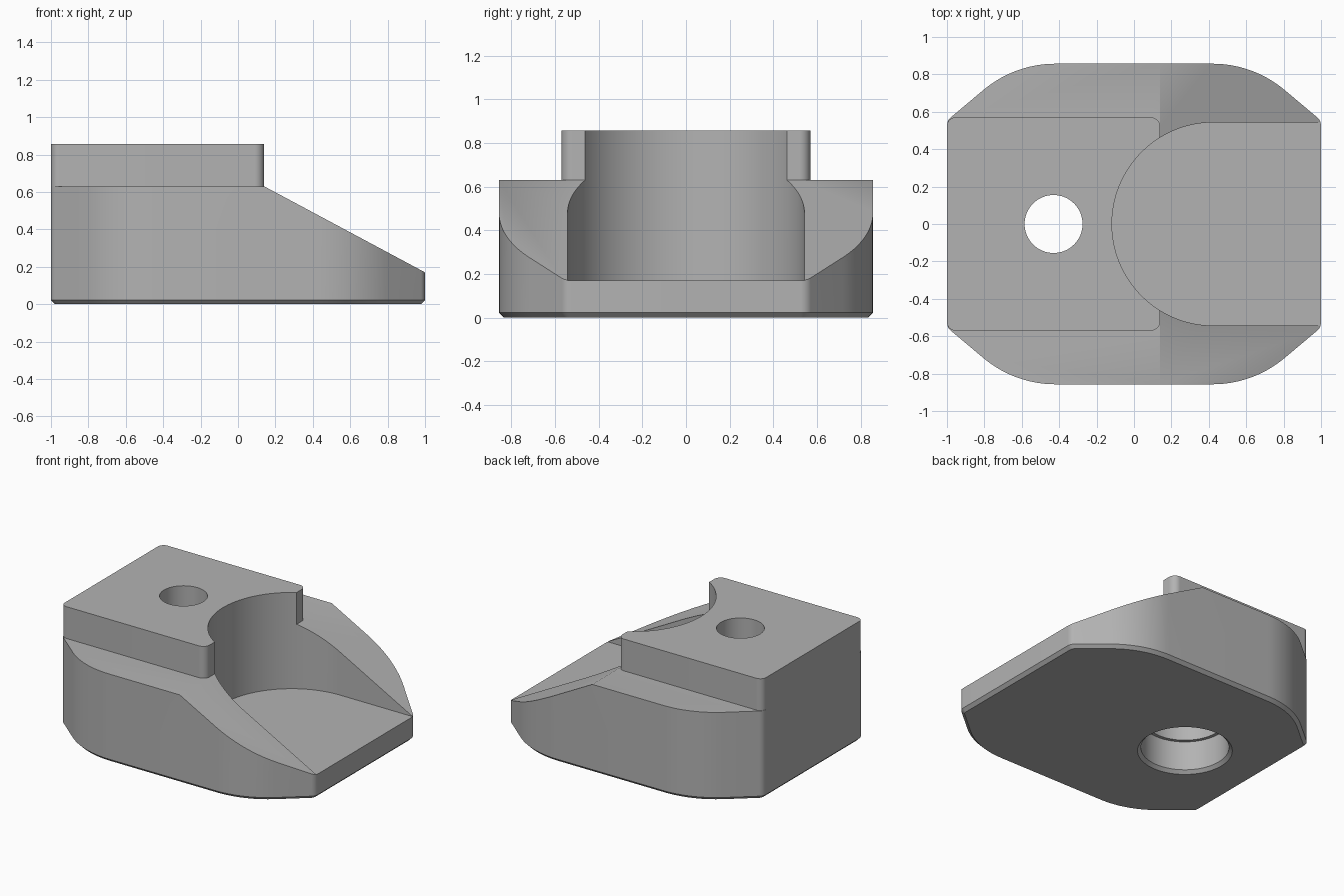
import bpy
import bmesh
from math import pi, cos, sin
from mathutils import Vector, Matrix

if "Cube" in bpy.data.objects:
    bpy.data.objects.remove(bpy.data.objects["Cube"], do_unlink=True)

grey = bpy.data.materials.new("plain grey")
grey.use_nodes = True
colour = (0.45, 0.45, 0.45, 1)
grey.diffuse_color = colour
grey.node_tree.nodes["Principled BSDF"].inputs["Base Color"].default_value = colour


def add_object(name, bm):
    bmesh.ops.recalc_face_normals(bm, faces=bm.faces[:])
    mesh = bpy.data.meshes.new(name)
    bm.to_mesh(mesh)
    bm.free()
    mesh.materials.append(grey)
    obj = bpy.data.objects.new(name, mesh)
    bpy.context.collection.objects.link(obj)
    return obj


def rounded(corners, steps=14):
    """Outline from (x, y, radius) corners, each rounded by a tangent arc."""
    out = []
    for i, (x, y, r) in enumerate(corners):
        p = Vector((x, y))
        a = (Vector(corners[i - 1][:2]) - p).normalized()
        b = (Vector(corners[(i + 1) % len(corners)][:2]) - p).normalized()
        if r == 0:
            out.append(p)
            continue
        half = a.angle(b) / 2
        centre = p + (a + b).normalized() * (r / sin(half))
        start = p + a * (r * cos(half) / sin(half)) - centre
        end = p + b * (r * cos(half) / sin(half)) - centre
        turn = start.angle_signed(end)
        for k in range(steps + 1):
            out.append(centre + Matrix.Rotation(-turn * k / steps, 2) @ start)
    return out


def prism(name, outline, low, high, chamfer=0, sideways=False):
    """Extrude an outline along z, or along y for a side profile."""
    bm = bmesh.new()
    place = (lambda p, h: (p[0], h, p[1])) if sideways else (lambda p, h: (p[0], p[1], h))
    face = bm.faces.new([bm.verts.new(place(p, low)) for p in outline])
    rim = face.edges[:]
    ext = bmesh.ops.extrude_face_region(bm, geom=[face], use_keep_orig=True)
    shift = Vector(place((0, 0), high - low))
    bmesh.ops.translate(bm, vec=shift,
                        verts=[g for g in ext["geom"] if isinstance(g, bmesh.types.BMVert)])
    if chamfer:
        bmesh.ops.recalc_face_normals(bm, faces=bm.faces[:])
        bmesh.ops.bevel(bm, geom=rim, offset=chamfer, segments=1, affect='EDGES')
    return add_object(name, bm)


def lathe(name, profile, x, sides=64):
    """Closed solid of revolution about a vertical axis at x."""
    bm = bmesh.new()
    rings = [[bm.verts.new((x + r * cos(2 * pi * k / sides), r * sin(2 * pi * k / sides), z))
              for k in range(sides)] for r, z in profile]
    for low, high in zip(rings, rings[1:]):
        for k in range(sides):
            n = (k + 1) % sides
            bm.faces.new((low[k], low[n], high[n], high[k]))
    bm.faces.new(rings[0])
    bm.faces.new(rings[-1])
    return add_object(name, bm)


def combine(target, tool, operation):
    mod = target.modifiers.new(operation.lower(), 'BOOLEAN')
    mod.operation, mod.solver, mod.object = operation, 'EXACT', tool
    bpy.context.view_layer.objects.active = target
    bpy.ops.object.modifier_apply(modifier=mod.name)
    bpy.data.objects.remove(tool, do_unlink=True)


# Base: tapered-end plan outline with a chamfered bottom rim
quarter = [(1, 0.553, 0.06), (0.638, 0.857, 0.6)]
right_half = quarter + [(-x, y, r) for x, y, r in reversed(quarter)]
plan = right_half + [(-x, -y, r) for x, y, r in right_half]
body = prism("clamp_body", rounded(plan), 0, 0.63, chamfer=0.022)

# Sloped nose
slope = [(0.14, 0.63), (1.14, 0.095), (1.14, 0.9), (-0.3645, 0.9)]
combine(body, prism("slope_cutter", [Vector(p) for p in slope], -1.2, 1.2, sideways=True),
        'DIFFERENCE')

# Raised block
block_plan = [(-1, -0.57, 0.045), (0.14, -0.57, 0.05), (0.14, 0.57, 0.05), (-1, 0.57, 0.045)]
combine(body, prism("raised_block", rounded(block_plan), 0.625, 0.857), 'UNION')

# Round-ended slot, open towards the nose
slot_r, slot_x = 0.543, 0.425
slot = [Vector((1.3, -slot_r))]
slot += [Vector((slot_x - slot_r * sin(pi * k / 64), -slot_r * cos(pi * k / 64)))
         for k in range(65)]
slot += [Vector((1.3, slot_r))]
combine(body, prism("slot_cutter", slot, 0.17, 1.2), 'DIFFERENCE')

# Through hole with a stepped, chamfered counterbore underneath
bore = [(0.329, -0.022), (0.285, 0.022), (0.285, 0.23), (0.262, 0.23),
        (0.262, 0.42), (0.155, 0.42), (0.155, 1.2)]
combine(body, lathe("bore_cutter", bore, -0.43), 'DIFFERENCE')

# Smooth curved walls, keep edges crisp
bpy.ops.object.select_all(action='DESELECT')
body.select_set(True)
bpy.context.view_layer.objects.active = body
bpy.ops.object.shade_smooth_by_angle(angle=pi / 6)
